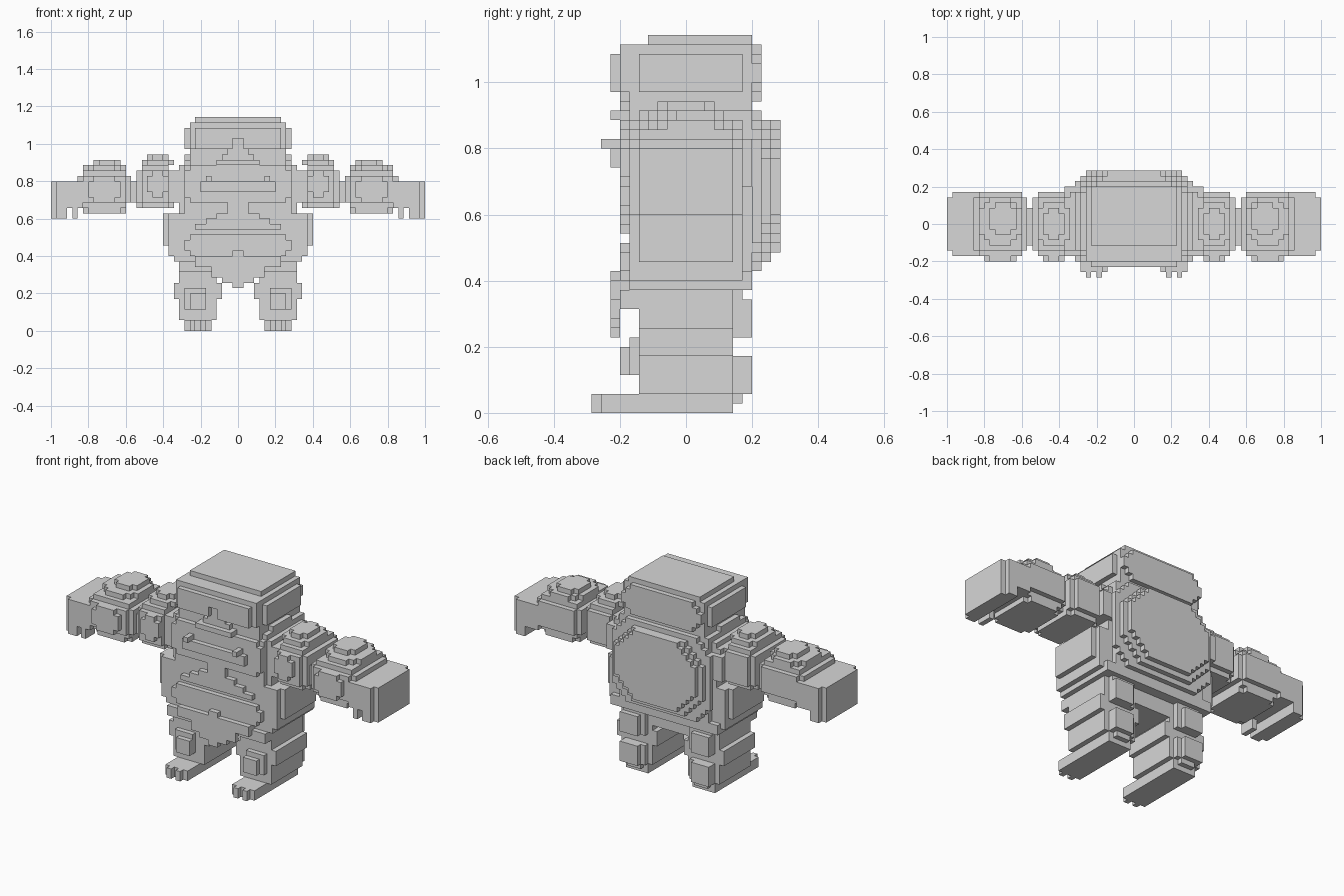
import bpy, bmesh
from itertools import product

if "Cube" in bpy.data.objects:
    bpy.data.objects.remove(bpy.data.objects["Cube"])

U = 2 / 70  # edge length of one block
TAKEN = {}  # block position -> part name
DIRS = {
    (1, 0, 0): [(1, 0, 0), (1, 1, 0), (1, 1, 1), (1, 0, 1)],
    (-1, 0, 0): [(0, 0, 0), (0, 0, 1), (0, 1, 1), (0, 1, 0)],
    (0, 1, 0): [(0, 1, 0), (0, 1, 1), (1, 1, 1), (1, 1, 0)],
    (0, -1, 0): [(0, 0, 0), (1, 0, 0), (1, 0, 1), (0, 0, 1)],
    (0, 0, 1): [(0, 0, 1), (1, 0, 1), (1, 1, 1), (0, 1, 1)],
    (0, 0, -1): [(0, 0, 0), (0, 1, 0), (1, 1, 0), (1, 0, 0)],
}

grey = bpy.data.materials.new("stone grey")
grey.diffuse_color = (0.68, 0.68, 0.68, 1)
grey.use_nodes = True
grey.node_tree.nodes["Principled BSDF"].inputs["Base Color"].default_value = grey.diffuse_color


def box(x0, x1, y0, y1, z0, z1, n=0, axes=(0, 1, 2)):
    """Block positions of a box; n steps are cut from edges between the given axes."""
    lim = ((x0, x1), (y0, y1), (z0, z1))
    for c in product(*(range(a, b) for a, b in lim)):
        cut = sum(max(0, n - min(c[i] - lim[i][0], lim[i][1] - 1 - c[i])) for i in axes)
        if cut <= n:
            yield c


def part(name, *boxes, side=0):
    """Claim blocks for a part: side 0 fills both halves, 1 and -1 just one."""
    for cells in boxes:
        for x, y, z in cells:
            if side >= 0:
                TAKEN.setdefault((x, y, z), name)
            if side <= 0:
                TAKEN.setdefault((-1 - x, y, z), name)


def pair(name, *boxes):
    boxes = [list(b) for b in boxes]
    part("left_" + name, *boxes, side=1)
    part("right_" + name, *boxes, side=-1)


# Head: skull, crown, brow, temples, nose and ears
part("skull", box(0, 9, -6, 7, 31, 39), box(0, 9, -7, -6, 34, 39),
     box(-9, 9, 7, 8, 33, 39, 2, (0, 2)), box(0, 8, -4, 7, 39, 40),
     box(9, 10, -5, 6, 34, 38))
part("brow", box(0, 8, -8, -7, 36, 38), box(1, 8, -8, -7, 34, 36))
part("nose", box(0, 2, -7, -6, 31, 34), box(0, 3, -7, -6, 31, 33),
     box(0, 4, -8, -6, 31, 32))
pair("ear", box(9, 10, -3, 3, 31, 33))

# Jaw with lower lip and fangs
part("jaw", box(0, 10, -6, 7, 23, 31), box(0, 9, -7, -6, 24, 31),
     box(9, 10, -7, -6, 25, 30))
part("lower_lip", box(0, 7, -8, -7, 26, 28))
pair("fang", box(5, 6, -9, -7, 28, 29))

# Torso: trunk, side muscles, stepped midriff, belly and navel
part("trunk", box(-11, 11, -6, 7, 14, 31, 1, (0, 1)), box(0, 10, -5, 7, 31, 32))
pair("flank", box(10, 14, -5, 5, 16, 22), box(10, 13, -6, 6, 15, 22))
part("midriff", *(box(0, w, -7, -6, 19, z) for w, z in ((2, 24), (4, 22), (6, 21), (8, 20))))
part("belly", box(0, 9, -7, -6, 14, 18), box(0, 10, -7, -6, 15, 17))
part("navel", box(0, 1, -8, -7, 14, 15))

# Oval shell on the back
part("back_shell", box(-11, 11, 7, 8, 15, 32, 3, (0, 2)),
     box(-10, 10, 8, 9, 16, 31, 4, (0, 2)),
     box(-9, 9, 9, 10, 17, 31, 4, (0, 2)))

# Waist, hips and the hanging front flap
part("waist", box(0, 13, -6, 6, 14, 15), box(0, 12, -6, 7, 13, 15))
part("hips", box(0, 11, -6, 5, 11, 14), box(0, 4, -5, 5, 10, 11))
part("front_flap", box(0, 8, -8, -6, 12, 14), box(0, 5, -8, -7, 10, 12),
     box(0, 3, -8, -7, 9, 10), box(0, 1, -8, -7, 8, 9))

# Legs, feet with toes, knees, calves
pair("leg", box(5, 10, -5, 5, 0, 3), box(4, 11, -5, 5, 2, 6),
     box(3, 12, -5, 5, 6, 9), box(4, 11, -5, 5, 9, 13))
pair("foot", box(5, 10, -9, -5, 0, 2), *(box(x, x + 1, -10, -9, 0, 2) for x in (6, 8)))
pair("knee", box(6, 10, -6, -5, 4, 8), box(6, 9, -7, -6, 4, 7))
pair("thigh_front", box(5, 11, -7, -5, 11, 13))
pair("thigh_back", box(5, 10, 5, 6, 8, 13), box(6, 10, 6, 7, 8, 12))
pair("calf", box(5, 10, 5, 6, 2, 6), box(6, 9, 5, 6, 1, 2), box(6, 10, 6, 7, 2, 6))

# Arms: shoulder, upper arm, elbow, forearm and hand with stepped caps
pair("shoulder", box(10, 13, -4, 7, 24, 29), box(10, 12, -5, 6, 24, 30))
pair("upper_arm", box(12, 19, -6, 6, 23, 31, 1), box(12, 19, -4, 4, 23, 24),
     box(13, 17, -7, -6, 25, 30, 1, (0, 2)),
     box(12, 18, -4, 4, 31, 32, 1, (0, 1)), box(13, 17, -3, 3, 32, 33, 1, (0, 1)))
pair("elbow", box(19, 20, -4, 3, 24, 28))
pair("forearm", box(20, 30, -6, 6, 23, 30, 1), box(21, 31, -6, 6, 23, 29, 1),
     box(22, 28, -7, -6, 24, 29, 1, (0, 2)), box(21, 29, -5, 5, 22, 23, 1, (0, 1)),
     box(21, 29, -4, 5, 30, 31, 2, (0, 1)), box(22, 27, -2, 4, 31, 32, 1, (0, 1)))
pair("hand", box(29, 34, -6, 6, 23, 28), box(34, 35, -5, 5, 21, 28),
     box(32, 34, -6, 6, 21, 23))
pair("thumb", box(30, 31, -6, -3, 21, 23))

# One mesh per part, keeping only faces open to the air
for name in dict.fromkeys(TAKEN.values()):
    bm = bmesh.new()
    verts = {}
    for c in [k for k, v in TAKEN.items() if v == name]:
        for d, corners in DIRS.items():
            if tuple(a + b for a, b in zip(c, d)) in TAKEN:
                continue
            quad = []
            for o in corners:
                p = tuple(a + b for a, b in zip(c, o))
                if p not in verts:
                    verts[p] = bm.verts.new([v * U for v in p])
                quad.append(verts[p])
            bm.faces.new(quad)
    mesh = bpy.data.meshes.new(name)
    bm.to_mesh(mesh)
    bm.free()
    mesh.materials.append(grey)
    bpy.context.collection.objects.link(bpy.data.objects.new(name, mesh))
